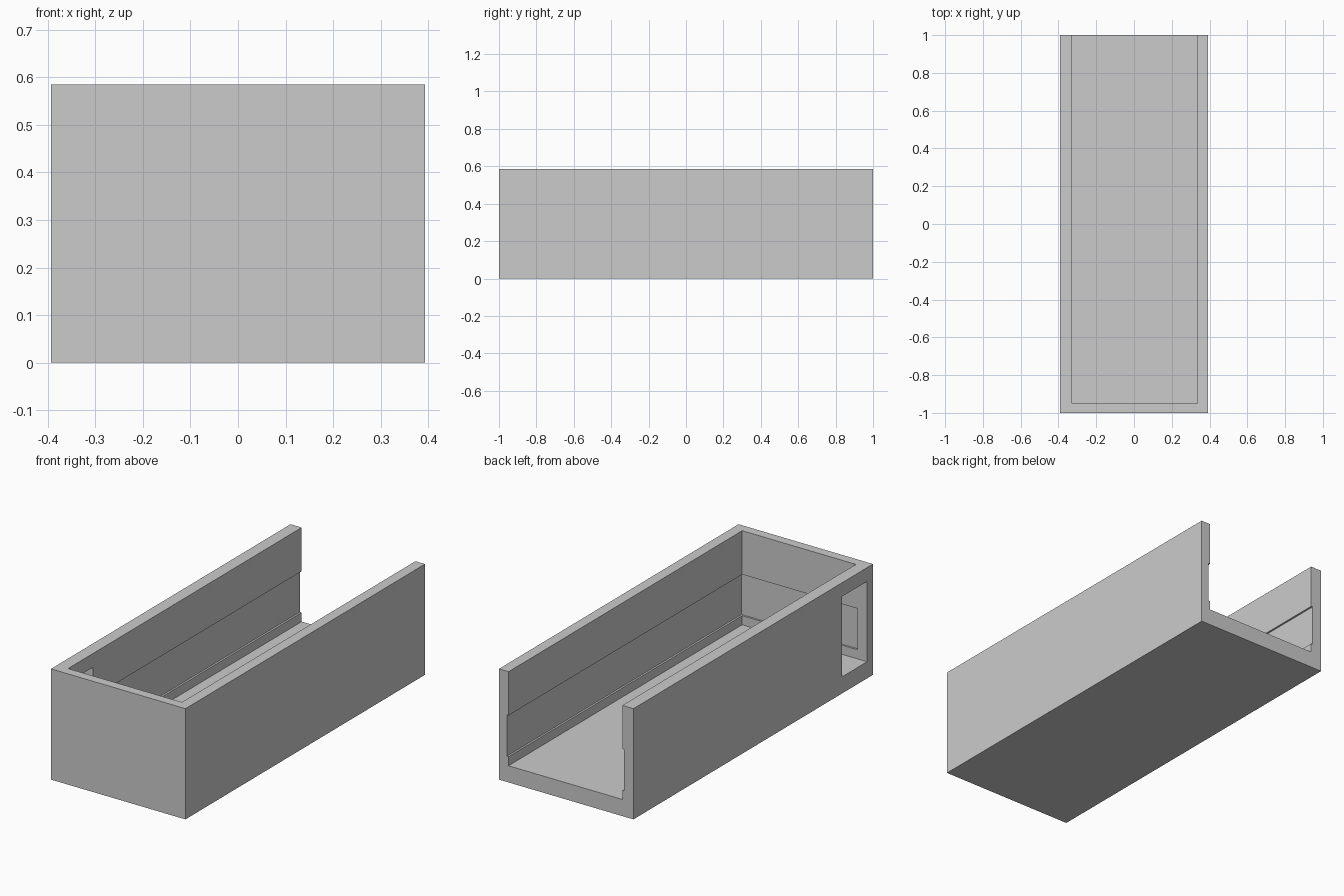
import bpy

if "Cube" in bpy.data.objects:
    bpy.data.objects.remove(bpy.data.objects["Cube"])


def box(name, lo, hi):
    """Axis-aligned box between two corners."""
    size = [b - a for a, b in zip(lo, hi)]
    mid = [(a + b) / 2 for a, b in zip(lo, hi)]
    bpy.ops.mesh.primitive_cube_add(size=1, location=mid)
    ob = bpy.context.object
    ob.name = name
    ob.scale = size
    bpy.ops.object.transform_apply(location=True, rotation=False, scale=True)
    return ob


def cut(target, name, lo, hi):
    """Cut a box out of the target and discard the cutter."""
    cutter = box(name, lo, hi)
    cutter.hide_render = True
    mod = target.modifiers.new(name, 'BOOLEAN')
    mod.operation = 'DIFFERENCE'
    mod.solver = 'EXACT'
    mod.object = cutter
    bpy.context.view_layer.objects.active = target
    bpy.ops.object.modifier_apply(modifier=mod.name)
    bpy.data.objects.remove(cutter, do_unlink=True)


# Outer block
tray = box("open_tray", (-0.393, -1, 0), (0.393, 1, 0.585))

# Main cavity, open at the top and back
cut(tray, "cavity", (-0.328, -0.95, 0.088), (0.337, 1.2, 0.8))

# Shallow groove running round the inner walls
cut(tray, "groove", (-0.338, -0.96, 0.136), (0.347, 1.2, 0.354))

# Side window at the front of the left wall
cut(tray, "side_window", (-0.6, -0.95, 0.088), (-0.2, -0.74, 0.512))
